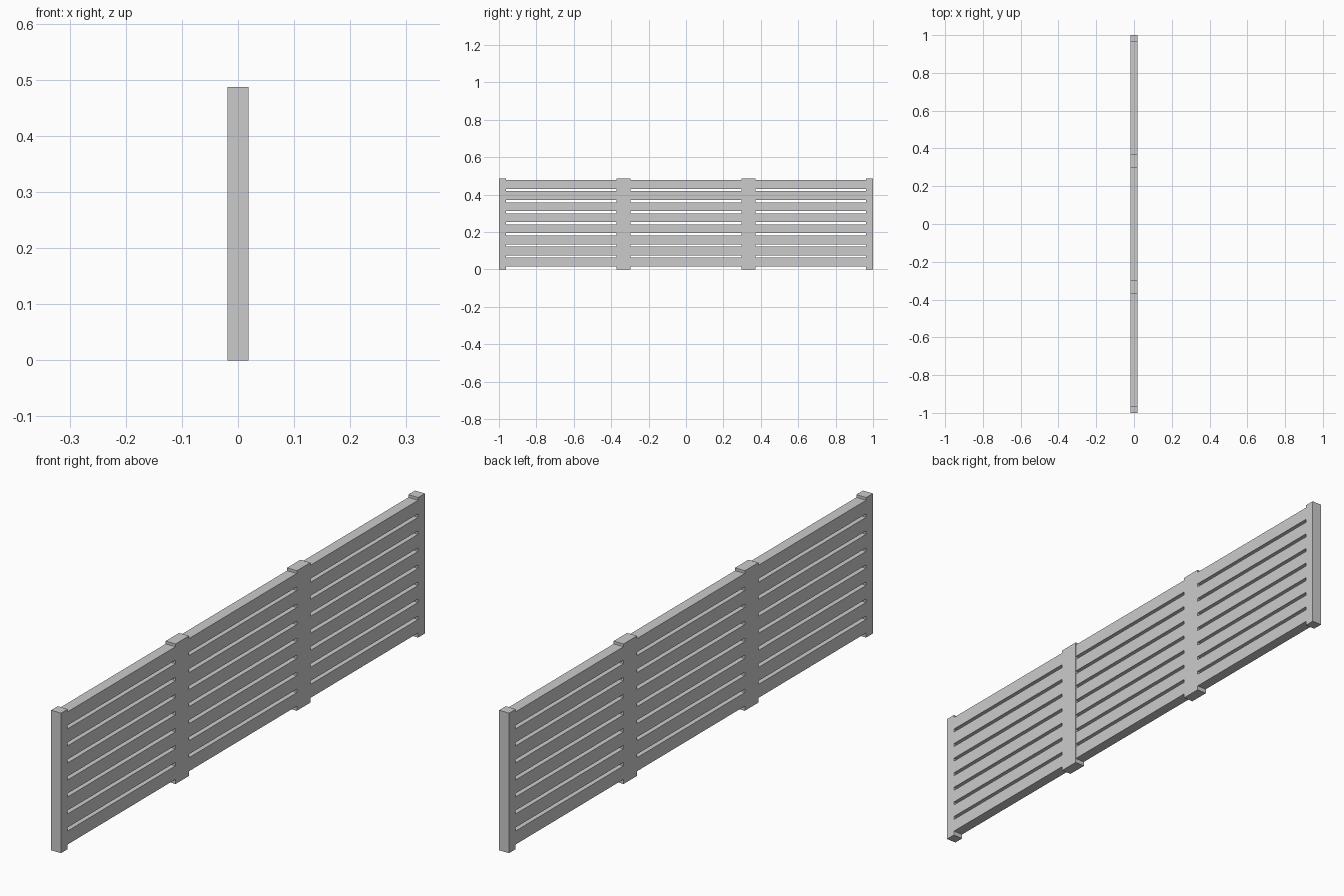
import bpy

if "Cube" in bpy.data.objects:
    bpy.data.objects.remove(bpy.data.objects["Cube"])

POST_W = 0.037     # each panel carries a half-post at both ends
HEIGHT = 0.487
DEPTH = 0.038
PANEL = 2 / 3
SLATS = 8
SLAT_H = 0.047
PITCH = 0.0592
SLAT_Z0 = 0.016


def box(name, y0, y1, z0, z1, depth):
    bpy.ops.mesh.primitive_cube_add(size=1, location=(0, (y0 + y1) / 2, (z0 + z1) / 2))
    ob = bpy.context.object
    ob.name = name
    ob.scale = (depth, y1 - y0, z1 - z0)
    bpy.ops.object.transform_apply(location=False, rotation=False, scale=True)
    return ob


# Posts: narrow at the ends, double width where two panels meet
for i in range(4):
    y = -1 + i * PANEL
    box("post", max(y - POST_W, -1), min(y + POST_W, 1), 0, HEIGHT, DEPTH)

# Horizontal slats of each panel, stacked with an array
for i in range(3):
    y = -1 + i * PANEL
    slat = box("slats", y + POST_W - 0.003, y + PANEL - POST_W + 0.003,
               SLAT_Z0, SLAT_Z0 + SLAT_H, DEPTH - 0.0006)
    arr = slat.modifiers.new("stack", 'ARRAY')
    arr.count = SLATS
    arr.use_relative_offset = False
    arr.use_constant_offset = True
    arr.constant_offset_displace = (0, 0, PITCH)
